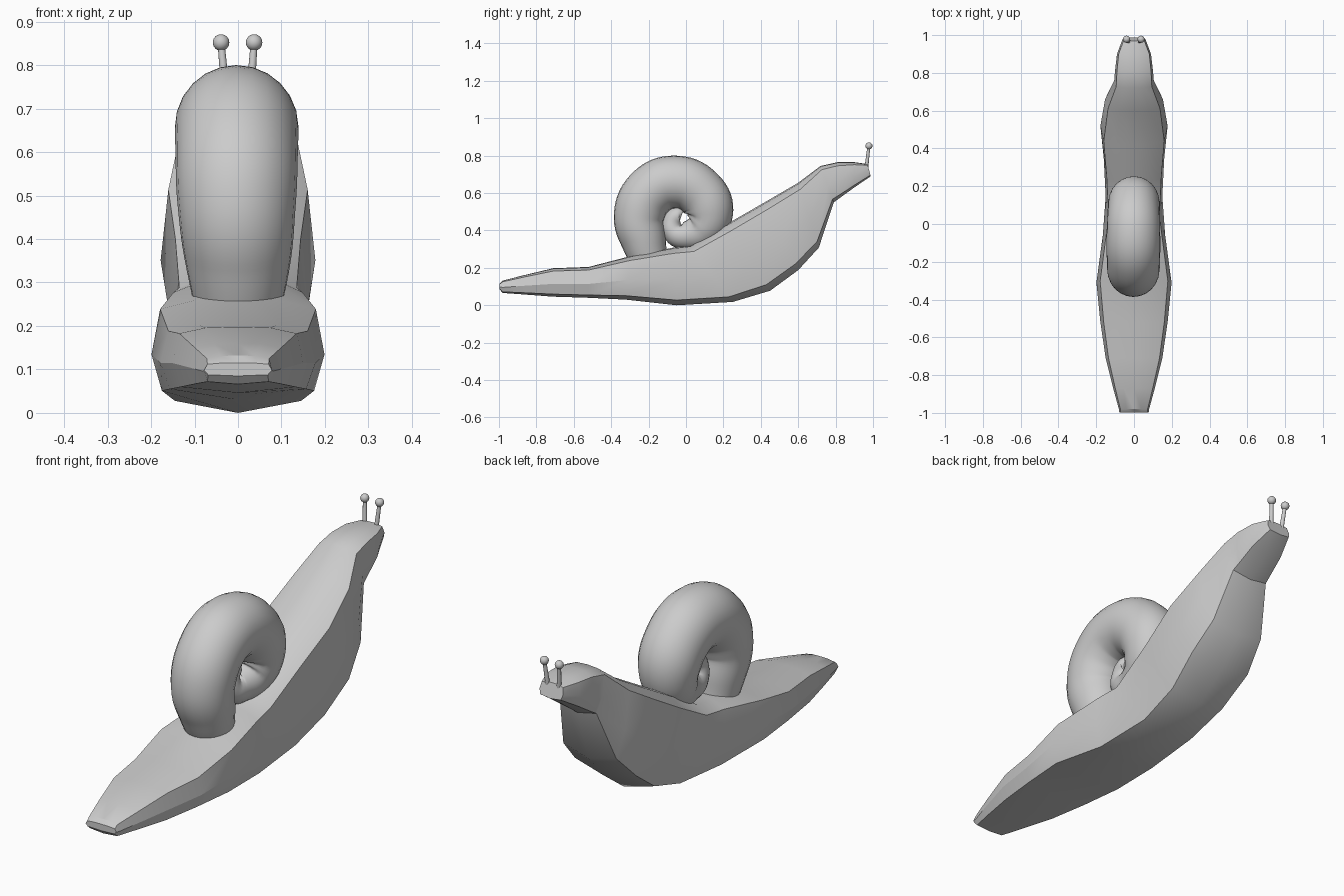
import bpy, bmesh, math
from mathutils import Vector

if "Cube" in bpy.data.objects:
    bpy.data.objects.remove(bpy.data.objects["Cube"])


def smooth(obj, angle):
    bpy.ops.object.select_all(action='DESELECT')
    obj.select_set(True)
    bpy.context.view_layer.objects.active = obj
    bpy.ops.object.shade_smooth_by_angle(angle=math.radians(angle))


# Body: sections along the slug (top y, z, bottom y, z, half width)
sections = [
    (-.997, .115, -.997, .085, .078),
    (-.980, .132, -.980, .066, .080),
    (-.870, .160, -.870, .058, .110),
    (-.710, .198, -.710, .046, .150),
    (-.520, .205, -.520, .040, .178),
    (-.300, .262, -.320, .030, .199),
    (-.070, .308, -.050, .000, .165),
    (.020, .318, .250, .018, .150),
    (.220, .435, .450, .078, .160),
    (.420, .550, .600, .188, .178),
    (.600, .655, .710, .308, .153),
    (.720, .745, .790, .550, .105),
    (.810, .765, .820, .572, .100),
    (.900, .765, .900, .630, .090),
    (.970, .755, .988, .690, .060),
]
# cross-section: (fraction of half width, fraction of height)
half = [(.88, .09), (1, .45), (.9, .9), (.5, .985)]
ring = [(0, 0)] + half + [(0, 1)] + [(-x, t) for x, t in reversed(half)]

bm = bmesh.new()
loops = []
for ty, tz, by, bz, w in sections:
    loops.append([bm.verts.new((u * w, by + (ty - by) * t, bz + (tz - bz) * t))
                  for u, t in ring])
n = len(ring)
for a, b in zip(loops, loops[1:]):
    for i in range(n):
        j = (i + 1) % n
        bm.faces.new((a[i], a[j], b[j], b[i]))
bm.faces.new(loops[0])
bm.faces.new(loops[-1])
bmesh.ops.recalc_face_normals(bm, faces=bm.faces)
mesh = bpy.data.meshes.new("body")
bm.to_mesh(mesh)
bm.free()
body = bpy.data.objects.new("body", mesh)
bpy.context.collection.objects.link(body)
smooth(body, 28)

# Shell: tapering tube curling inwards (x, y, z, radius)
path = [
    (0, -.185, .20, .095), (0, -.225, .34, .120), (-.003, -.250, .48, .136),
    (-.003, -.185, .61, .141), (-.003, -.065, .658, .142),
    (-.002, .065, .61, .138), (0, .122, .50, .131), (0, .085, .405, .108),
    (0, .015, .375, .080), (0, -.055, .385, .065), (0, -.075, .435, .052),
    (0, -.040, .480, .047), (0, -.025, .475, .035),
]
curve = bpy.data.curves.new("shell", 'CURVE')
curve.dimensions = '3D'
curve.bevel_depth = 1
curve.bevel_resolution = 10
curve.resolution_u = 8
curve.use_fill_caps = True
spline = curve.splines.new('BEZIER')
spline.bezier_points.add(len(path) - 1)
for p, (x, y, z, r) in zip(spline.bezier_points, path):
    p.co = (x, y, z)
    p.radius = r
    p.handle_left_type = p.handle_right_type = 'AUTO'
spline.radius_interpolation = 'CARDINAL'
shell = bpy.data.objects.new("shell", curve)
bpy.context.collection.objects.link(shell)
bpy.ops.object.select_all(action='DESELECT')
shell.select_set(True)
bpy.context.view_layer.objects.active = shell
bpy.ops.object.convert(target='MESH')
smooth(bpy.context.object, 60)

# Eye stalks with ball tips
for side, name in ((-1, "left"), (1, "right")):
    foot = Vector((side * .029, .965, .74))
    tip = Vector((side * .038 - .001, .978, .852))
    axis = tip - foot
    bpy.ops.mesh.primitive_cone_add(vertices=16, radius1=.010, radius2=.008,
                                    depth=axis.length, location=(foot + tip) / 2,
                                    rotation=axis.to_track_quat('Z', 'Y').to_euler())
    stalk = bpy.context.object
    stalk.name = name + "_eye_stalk"
    smooth(stalk, 40)
    bpy.ops.mesh.primitive_uv_sphere_add(segments=20, ring_count=12, radius=.019,
                                         location=tip)
    eye = bpy.context.object
    eye.name = name + "_eye"
    smooth(eye, 60)
